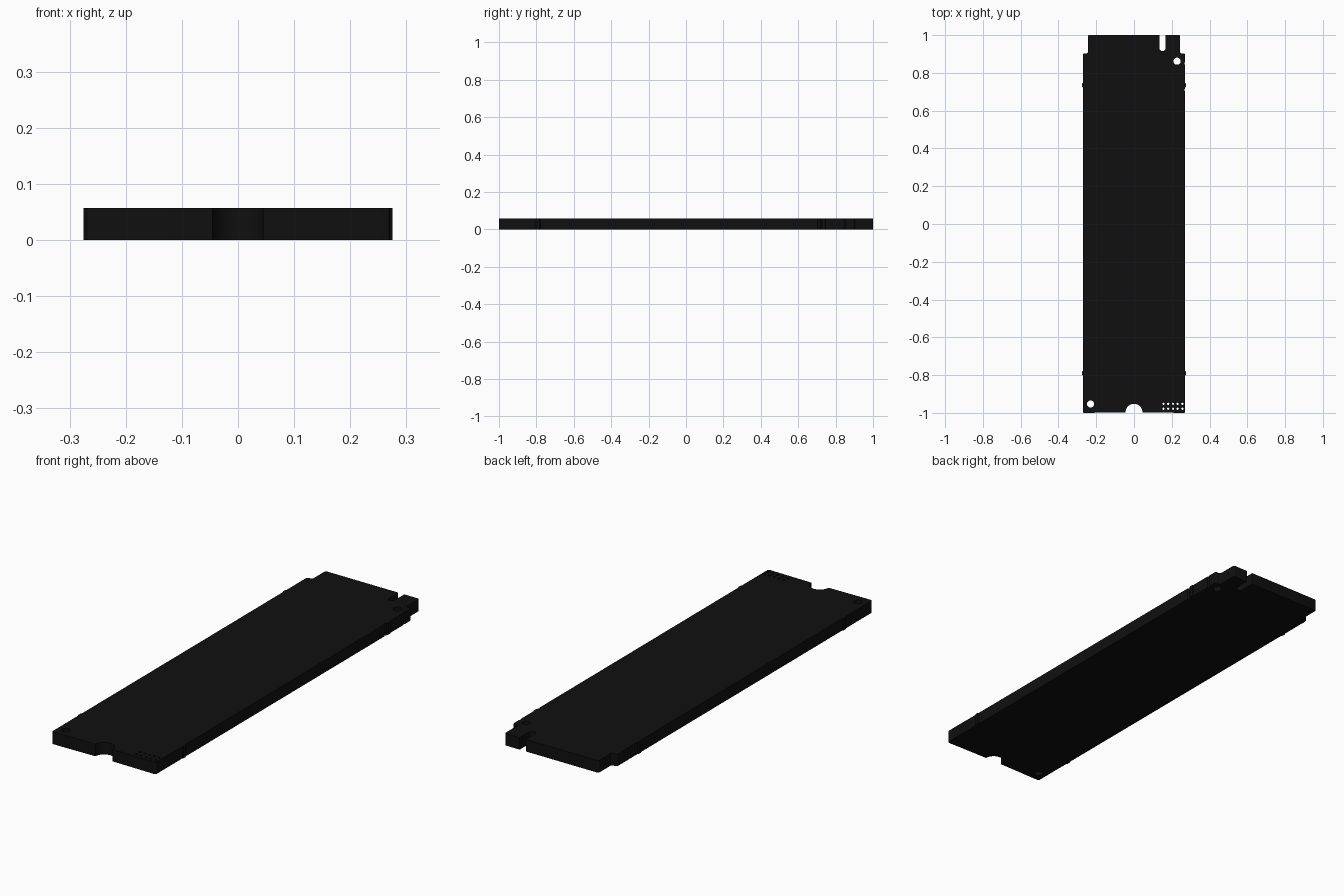
import bpy, math

if "Cube" in bpy.data.objects:
    bpy.data.objects.remove(bpy.data.objects["Cube"])

T = 0.057  # board thickness


def arc(cx, cy, r, a0, a1, n):
    return [(cx + r * math.cos(math.radians(a0 + (a1 - a0) * i / n)),
             cy + r * math.sin(math.radians(a0 + (a1 - a0) * i / n))) for i in range(n + 1)]


W, B = 0.271, 0.275   # half width of the body, half width at snap-off nubs
TAB, SH = 0.244, 0.903  # connector half width, shoulder height


def nub(y, s):
    # small snap-off remnant on the edge, in anticlockwise order
    pts = [(s * W, y - 0.012), (s * B, y - 0.008), (s * B, y + 0.008), (s * W, y + 0.012)]
    return pts if s > 0 else pts[::-1]


# outline, anticlockwise from the front left corner
outline = arc(-W + 0.008, -0.992, 0.008, 180, 270, 4)
outline += arc(0, -0.997, 0.045, 180, 0, 24)             # mounting notch
outline += arc(W - 0.008, -0.992, 0.008, 270, 360, 4)
outline += nub(-0.79, 1)
outline += arc(W + 0.001, 0.71, 0.006, 260, 100, 6)      # edge nicks
outline += nub(0.735, 1)
outline += arc(W + 0.001, 0.85, 0.006, 260, 100, 6)
outline += arc(W - 0.01, SH - 0.01, 0.01, 0, 90, 4)      # right shoulder
outline += arc(TAB + 0.008, SH + 0.008, 0.008, 270, 180, 4)
outline += arc(TAB - 0.006, 0.994, 0.006, 0, 90, 4)
outline += [(0.167, 1.0)] + arc(0.151, 0.931, 0.016, 0, -180, 12) + [(0.135, 1.0)]  # key slot
outline += arc(-TAB + 0.006, 0.994, 0.006, 90, 180, 4)
outline += arc(-TAB - 0.008, SH + 0.008, 0.008, 0, -90, 4)
outline += arc(-W + 0.01, SH - 0.01, 0.01, 90, 180, 4)   # left shoulder
outline += nub(0.735, -1) + nub(-0.79, -1)

# through holes: two alignment holes and a grid of small pin holes
loops = [outline]
for cx, cy in ((0.228, 0.862), (-0.23, -0.953)):
    loops.append(arc(cx, cy, 0.019, 0, 360, 32)[:-1])
for i in range(5):
    for y in (-0.952, -0.978):
        loops.append(arc(0.156 + 0.025 * i, y, 0.006, 0, 360, 12)[:-1])

curve = bpy.data.curves.new("circuit_board", 'CURVE')
curve.dimensions = '2D'
curve.fill_mode = 'BOTH'
curve.extrude = T / 2
for pts in loops:
    sp = curve.splines.new('POLY')
    sp.points.add(len(pts) - 1)
    for p, (x, y) in zip(sp.points, pts):
        p.co = (x, y, 0, 1)
    sp.use_cyclic_u = True

board = bpy.data.objects.new("circuit_board", curve)
bpy.context.collection.objects.link(board)
board.location.z = T / 2

black = bpy.data.materials.new("board black")
black.diffuse_color = (0.005, 0.005, 0.005, 1)
black.use_nodes = True
black.node_tree.nodes["Principled BSDF"].inputs["Base Color"].default_value = black.diffuse_color
curve.materials.append(black)

# turn the profile into a mesh
bpy.context.view_layer.objects.active = board
board.select_set(True)
bpy.ops.object.convert(target='MESH')
bpy.ops.object.shade_smooth_by_angle(angle=math.radians(30))
